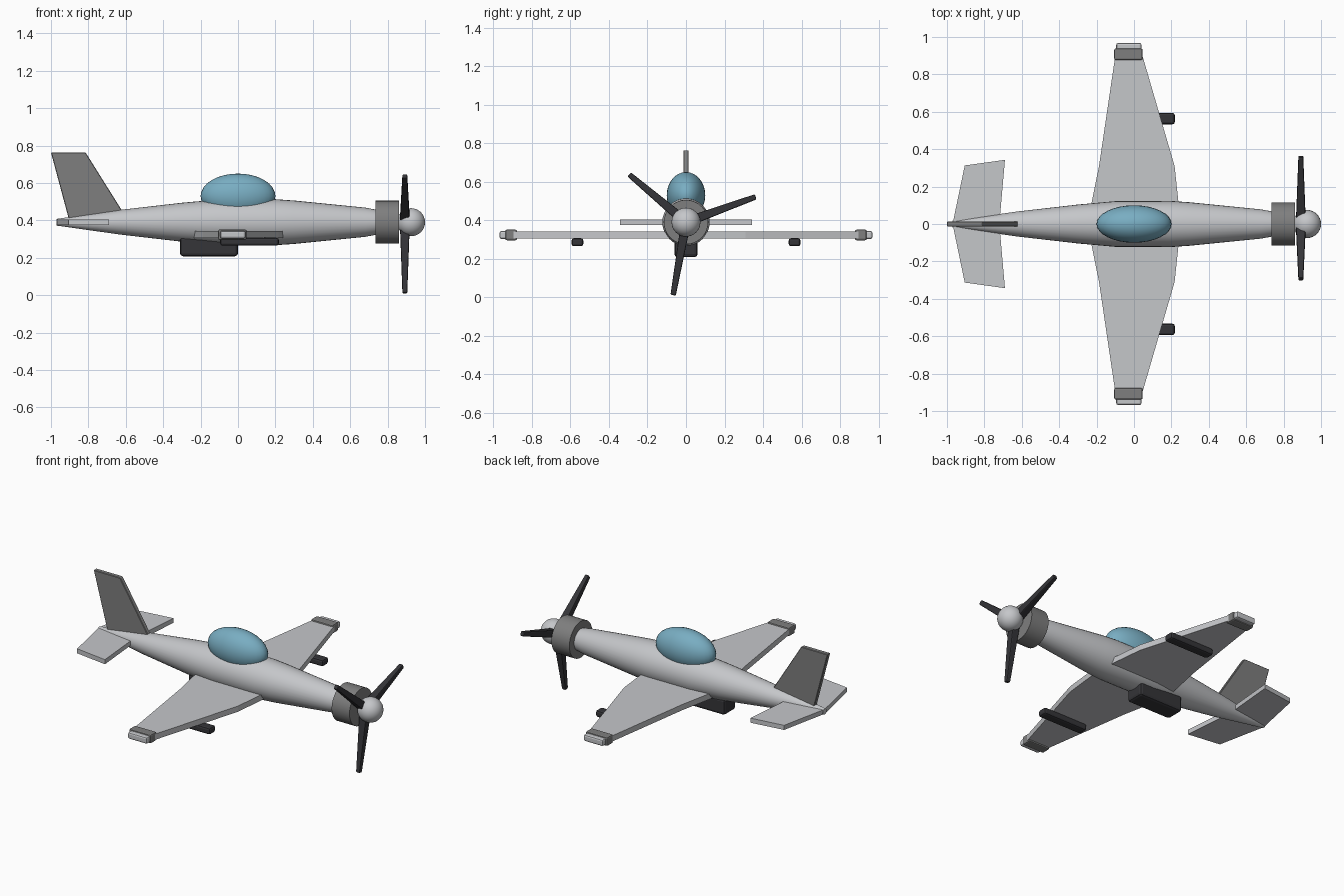
import bpy, bmesh, math
from mathutils import Matrix, Vector

cube = bpy.data.objects.get("Cube")
if cube:
    bpy.data.objects.remove(cube, do_unlink=True)


def material(name, rgb):
    m = bpy.data.materials.new(name)
    m.use_nodes = True
    m.diffuse_color = (*rgb, 1)
    m.node_tree.nodes["Principled BSDF"].inputs["Base Color"].default_value = (*rgb, 1)
    return m


LIGHT = material("light grey", (0.56, 0.57, 0.59))
GREY = material("mid grey", (0.21, 0.21, 0.21))
DARK = material("charcoal", (0.035, 0.035, 0.04))
GLASS = material("canopy blue", (0.19, 0.42, 0.54))
AXIS_Z = 0.39


def finish(name, bm, mat, bevel=0, smooth=False, segments=2):
    bmesh.ops.recalc_face_normals(bm, faces=bm.faces)
    mesh = bpy.data.meshes.new(name)
    bm.to_mesh(mesh)
    bm.free()
    mesh.materials.append(mat)
    ob = bpy.data.objects.new(name, mesh)
    bpy.context.collection.objects.link(ob)
    if bevel:
        mod = ob.modifiers.new("bevel", "BEVEL")
        mod.width, mod.segments = bevel, segments
    if smooth:
        bpy.ops.object.select_all(action="DESELECT")
        ob.select_set(True)
        bpy.context.view_layer.objects.active = ob
        bpy.ops.object.shade_smooth_by_angle(angle=math.radians(35))
    return ob


def box(name, lo, hi, mat, bevel):
    lo, hi = Vector(lo), Vector(hi)
    bm = bmesh.new()
    bmesh.ops.create_cube(bm, size=1)
    bmesh.ops.scale(bm, vec=hi - lo, verts=bm.verts)
    bmesh.ops.translate(bm, vec=(lo + hi) / 2, verts=bm.verts)
    return finish(name, bm, mat, bevel)


def slab(name, outline, offset, mat, bevel=0):
    """Extrude a closed outline of 3D points along an offset."""
    bm = bmesh.new()
    face = bm.faces.new([bm.verts.new(p) for p in outline])
    ext = bmesh.ops.extrude_face_region(bm, geom=[face])
    moved = [v for v in ext["geom"] if isinstance(v, bmesh.types.BMVert)]
    bmesh.ops.translate(bm, vec=offset, verts=moved)
    return finish(name, bm, mat, bevel, segments=1)


def turned(name, profile, mat, sides=32):
    """Loft circles of (x, radius) along the aircraft axis."""
    bm = bmesh.new()
    rings = []
    for x, r in profile:
        rings.append([bm.verts.new((x, r * math.cos(a), AXIS_Z + r * math.sin(a)))
                      for a in (math.tau * i / sides for i in range(sides))])
    for a, b in zip(rings, rings[1:]):
        for i in range(sides):
            j = (i + 1) % sides
            bm.faces.new((a[i], a[j], b[j], b[i]))
    bm.faces.new(rings[0])
    bm.faces.new(rings[-1])
    return finish(name, bm, mat, smooth=True)


def ellipsoid(name, centre, radii, mat):
    bm = bmesh.new()
    bmesh.ops.create_uvsphere(bm, u_segments=32, v_segments=16, radius=1)
    bmesh.ops.scale(bm, vec=radii, verts=bm.verts)
    bmesh.ops.translate(bm, vec=centre, verts=bm.verts)
    return finish(name, bm, mat, smooth=True)


# Body, engine ring, spinner and canopy
turned("fuselage", [(-0.97, 0.018), (-0.63, 0.066), (-0.3, 0.104), (-0.1, 0.122),
                    (0.2, 0.123), (0.3, 0.116), (0.68, 0.078), (0.75, 0.065)], LIGHT)
turned("engine_cowl", [(0.735, 0.115), (0.86, 0.115)], GREY)
ellipsoid("spinner", (0.925, 0, AXIS_Z), (0.075, 0.075, 0.075), LIGHT)
ellipsoid("canopy", (0, 0, 0.53), (0.2, 0.1, 0.12), GLASS)

# Wing and tailplane, outlined on one side and mirrored across the body
def both_sides(half, z):
    return [(x, y, z) for x, y in half] + [(x, -y, z) for x, y in reversed(half)]


def flat_plane(name, leading, trailing, z, thick, mat):
    outline = [(x, y, z) for x, y in leading]
    outline += [(x, y, z) for x, y in reversed(trailing)]
    outline += [(x, -y, z) for x, y in trailing[1:]]
    outline += [(x, -y, z) for x, y in reversed(leading[1:])]
    return slab(name, outline, (0, 0, thick), mat)


flat_plane("wing", [(0.25, 0), (0.217, 0.31), (0.045, 0.9)],
           [(-0.25, 0), (-0.187, 0.31), (-0.1, 0.9)], 0.306, 0.036, LIGHT)
flat_plane("tailplane", [(-0.72, 0), (-0.69, 0.343)],
           [(-0.97, 0), (-0.905, 0.313)], 0.376, 0.029, LIGHT)

# Tail fin
slab("tail_fin", [(-1, -0.014, 0.763), (-0.815, -0.014, 0.763),
                  (-0.6, -0.014, 0.42), (-0.9, -0.014, 0.39)], (0, 0.028, 0), GREY, 0.003)

# Wing tips, tip bands and underwing pods
for side, s in (("left", 1), ("right", -1)):
    def span(name, x, y, z, mat, bevel):
        ys = sorted((s * y[0], s * y[1]))
        box(side + name, (x[0], ys[0], z[0]), (x[1], ys[1], z[1]), mat, bevel)
    span("_wing_tip", (-0.095, 0.04), (0.88, 0.968), (0.303, 0.344), LIGHT, 0.01)
    span("_tip_band", (-0.106, 0.046), (0.877, 0.938), (0.296, 0.351), GREY, 0.008)
    span("_wing_pod", (-0.095, 0.218), (0.533, 0.594), (0.265, 0.307), DARK, 0.012)

# Belly scoop
box("belly_scoop", (-0.31, -0.06, 0.208), (0, 0.06, 0.31), DARK, 0.016)

# Three tapered propeller blades
for i in range(3):
    angle = math.radians(20 + 120 * i)
    bm = bmesh.new()
    bmesh.ops.create_cube(bm, size=1)
    for v in bm.verts:
        tip = v.co.y > 0
        v.co.x *= 0.026 if tip else 0.052
        v.co.z *= 0.028 if tip else 0.05
        v.co.y = 0.385 if tip else 0.02
    bmesh.ops.transform(bm, verts=bm.verts,
                        matrix=Matrix.Translation((0.892, 0, AXIS_Z)) @ Matrix.Rotation(angle, 4, "X"))
    finish("propeller_blade_%d" % (i + 1), bm, DARK, 0.006)
